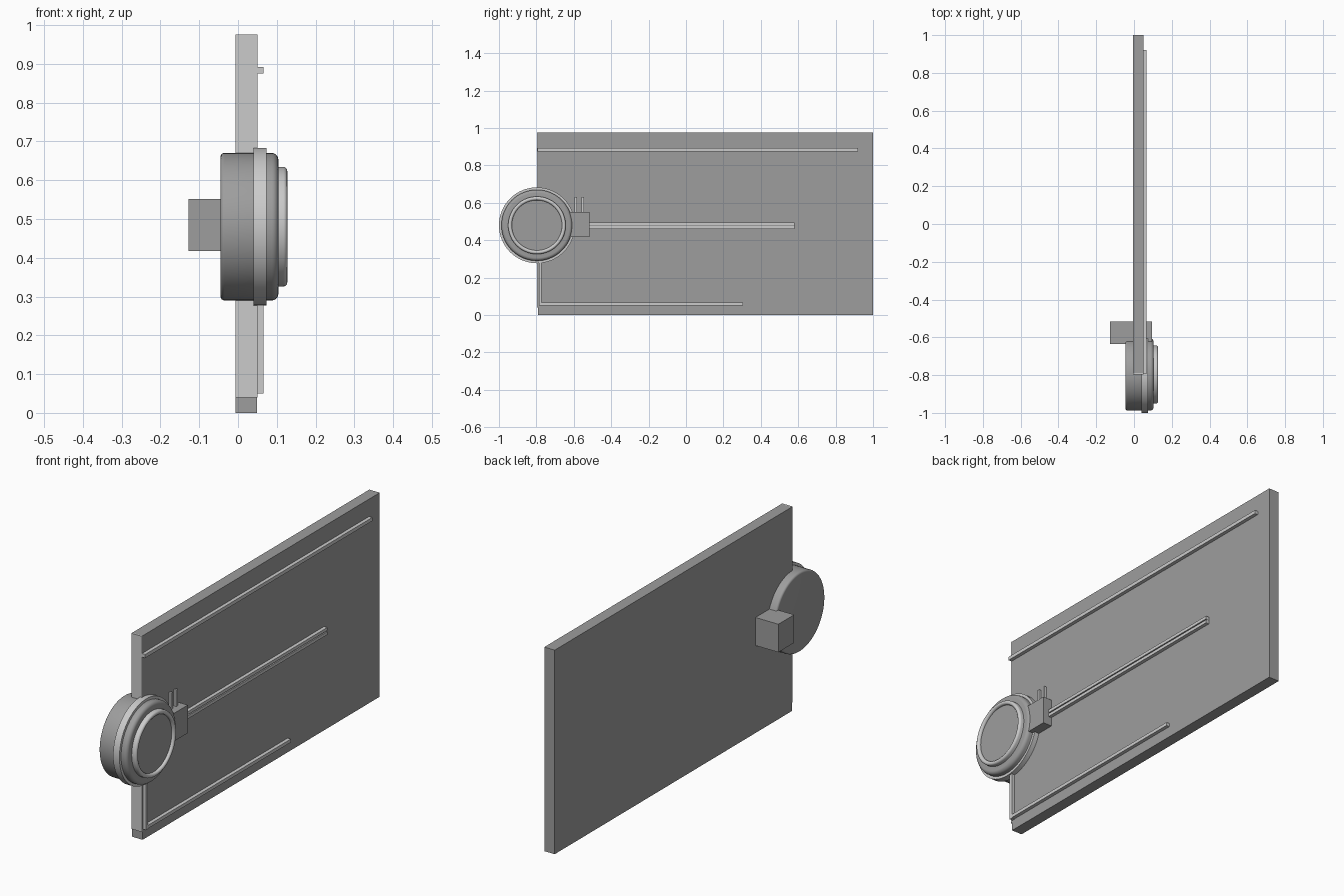
import bpy, bmesh, math

if "Cube" in bpy.data.objects:
    bpy.data.objects.remove(bpy.data.objects["Cube"])

CY, CZ = -0.797, 0.48   # axis of the round unit

# Dark grey main bodies, lighter grey trim
dark = bpy.data.materials.new("dark_grey")
dark.diffuse_color = (0.34, 0.34, 0.34, 1)
dark.use_nodes = True
dark.node_tree.nodes["Principled BSDF"].inputs["Base Color"].default_value = dark.diffuse_color
light = bpy.data.materials.new("light_grey")
light.diffuse_color = (0.75, 0.75, 0.75, 1)
light.use_nodes = True
light.node_tree.nodes["Principled BSDF"].inputs["Base Color"].default_value = light.diffuse_color


def finish(name, bm, mat):
    me = bpy.data.meshes.new(name)
    bm.to_mesh(me)
    bm.free()
    me.materials.append(mat)
    ob = bpy.data.objects.new(name, me)
    bpy.context.collection.objects.link(ob)
    return ob


def box(name, x, y, z, mat):
    bm = bmesh.new()
    bmesh.ops.create_cube(bm, size=1)
    for v in bm.verts:
        v.co = [r[0] + (c + 0.5) * (r[1] - r[0]) for c, r in zip(v.co, (x, y, z))]
    return finish(name, bm, mat)


def lathe(name, profile, mat, closed=False, n=64):
    """Revolve (x, radius) points about the x axis of the round unit."""
    bm = bmesh.new()
    rings = [[bm.verts.new((x, CY + r * math.cos(2 * math.pi * i / n),
                            CZ + r * math.sin(2 * math.pi * i / n)))
              for i in range(n)] for x, r in profile]
    pairs = list(zip(rings, rings[1:]))
    if closed:
        pairs.append((rings[-1], rings[0]))
    else:
        bm.faces.new(rings[0])
        bm.faces.new(rings[-1])
    for a, b in pairs:
        for i in range(n):
            j = (i + 1) % n
            bm.faces.new((a[i], a[j], b[j], b[i]))
    bmesh.ops.recalc_face_normals(bm, faces=bm.faces)
    ob = finish(name, bm, mat)
    bpy.ops.object.select_all(action='DESELECT')
    ob.select_set(True)
    bpy.context.view_layer.objects.active = ob
    bpy.ops.object.shade_smooth_by_angle(angle=math.radians(35))
    return ob


def arc(cx, cr, rad, a0, a1, steps=6):
    return [(cx + rad * math.cos(math.radians(a0 + (a1 - a0) * i / steps)),
             cr + rad * math.sin(math.radians(a0 + (a1 - a0) * i / steps)))
            for i in range(steps + 1)]


# Upright panel and its front edge strip
box("panel", (-0.006, 0.049), (-0.79, 1.0), (0, 0.975), dark)
box("edge_strip", (-0.006, 0.05), (-0.797, -0.79), (0.04, 0.975), light)

# Raised ribs on the panel face
RX = (0.045, 0.066)
box("top_rib", RX, (-0.795, 0.92), (0.875, 0.892), light)
box("bottom_rib", RX, (-0.787, 0.305), (0.052, 0.068), light)
box("vertical_rib", RX, (-0.787, -0.772), (0.05, 0.30), light)
for name, z in (("upper_middle_rib", (0.481, 0.496)), ("lower_middle_rib", (0.461, 0.476))):
    box(name, RX, (-0.52, 0.58), z, light)
box("middle_rib_web", (0.045, 0.06), (-0.52, 0.58), (0.476, 0.481), dark)

# Round drum with softened rims
lathe("drum", arc(-0.035, 0.180, 0.010, 180, 90) + arc(0.087, 0.173, 0.017, 90, 0), dark)
# Collar around the drum
lathe("collar", [(0.04, 0.185), (0.04, 0.203), (0.073, 0.203), (0.073, 0.185)], light,
      closed=True)
# Bezel ring and inset face
lathe("bezel", [(0.100, 0.154)] + arc(0.117, 0.144, 0.010, 90, -90, 8) + [(0.100, 0.134)],
      light, closed=True)
lathe("face_plate", [(0.10, 0.136), (0.114, 0.136)], dark)

# Side block running through the panel, with two pins
box("side_block", (-0.127, 0.096), (-0.635, -0.516), (0.418, 0.552), dark)
for i, y in enumerate((-0.59, -0.552)):
    box(f"pin_{i + 1}", (0.052, 0.064), (y - 0.006, y + 0.006), (0.55, 0.632), light)
